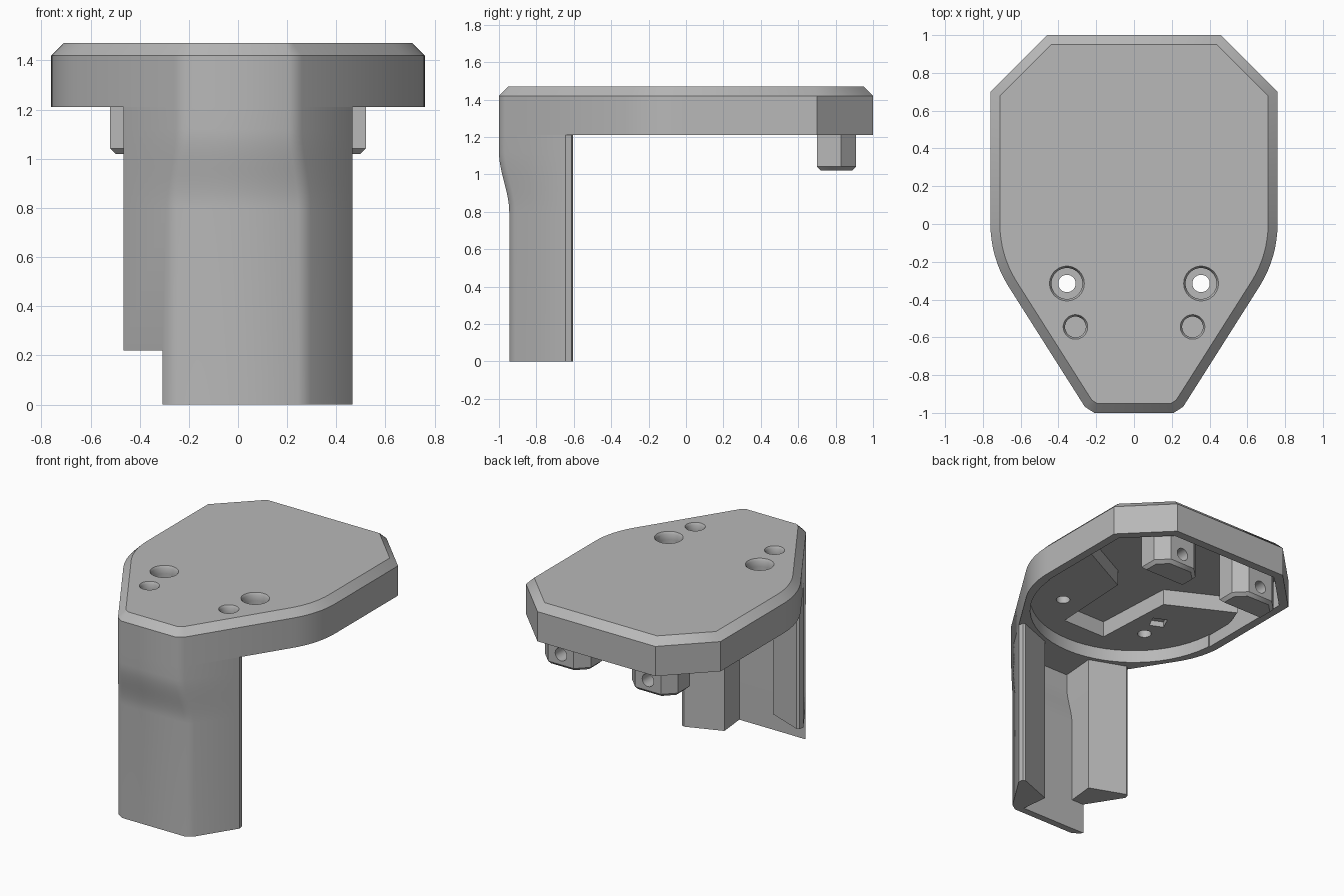
import bpy, bmesh, math
from mathutils import Matrix

cube = bpy.data.objects.get("Cube")
if cube:
    bpy.data.objects.remove(cube, do_unlink=True)

grey = bpy.data.materials.new("matte grey")
grey.use_nodes = True
grey.diffuse_color = (0.48, 0.48, 0.48, 1)
grey.node_tree.nodes["Principled BSDF"].inputs["Base Color"].default_value = (0.48, 0.48, 0.48, 1)


def make_object(name, bm):
    bmesh.ops.recalc_face_normals(bm, faces=bm.faces)
    mesh = bpy.data.meshes.new(name)
    bm.to_mesh(mesh)
    bm.free()
    mesh.materials.append(grey)
    obj = bpy.data.objects.new(name, mesh)
    bpy.context.collection.objects.link(obj)
    return obj


def loft(name, rings, bevel_z=None, bevel=0.05):
    """Skin closed rings of points; optionally chamfer the edges at one height."""
    bm = bmesh.new()
    loops = [[bm.verts.new(p) for p in ring] for ring in rings]
    n = len(loops[0])
    for a, b in zip(loops, loops[1:]):
        for i in range(n):
            j = (i + 1) % n
            bm.faces.new((a[i], a[j], b[j], b[i]))
    bm.faces.new(loops[0])
    bm.faces.new(loops[-1])
    bmesh.ops.recalc_face_normals(bm, faces=bm.faces)
    if bevel_z is not None:
        edges = [e for e in bm.edges if all(abs(v.co.z - bevel_z) < 1e-4 for v in e.verts)]
        bmesh.ops.bevel(bm, geom=edges, offset=bevel, segments=1, affect='EDGES', clamp_overlap=False)
    return make_object(name, bm)


def prism(name, pts, z0, z1, **kw):
    return loft(name, [[(x, y, z) for x, y in pts] for z in (z0, z1)], **kw)


def mirrored(half):
    return half + [(-x, y) for x, y in reversed(half)]


def arc(cx, cy, r, a0, a1, n):
    return [(cx + r * math.cos(math.radians(a0 + (a1 - a0) * i / n)),
             cy + r * math.sin(math.radians(a0 + (a1 - a0) * i / n))) for i in range(n + 1)]


def disc(x, y, r, z0, z1):
    return prism("hole_cutter", arc(x, y, r, 0, 352.5, 47), z0, z1)


def box(x0, x1, y0, y1, z0, z1):
    return prism("box_cutter", [(x0, y0), (x1, y0), (x1, y1), (x0, y1)], z0, z1)


def cut(obj, cutters):
    for c in cutters:
        mod = obj.modifiers.new("cut", 'BOOLEAN')
        mod.operation, mod.solver, mod.object = 'DIFFERENCE', 'EXACT', c
        bpy.context.view_layer.objects.active = obj
        bpy.ops.object.modifier_apply(modifier=mod.name)
        bpy.data.objects.remove(c, do_unlink=True)


def screw_holes():
    holes = []
    for s in (-1, 1):
        holes += [disc(s * 0.355, -0.315, 0.046, 1.2, 1.6),
                  disc(s * 0.355, -0.315, 0.082, 1.385, 1.6),
                  disc(s * 0.31, -0.545, 0.055, 1.4, 1.6)]
        # chamfered mouths
        for x, y, r in ((0.355, -0.315, 0.082), (0.31, -0.545, 0.055)):
            rings = [[(px, py, z) for px, py in arc(s * x, y, r + d, 0, 352.5, 47)]
                     for z, d in ((1.455, 0), (1.485, 0.02))]
            holes.append(loft("mouth_cutter", rings))
    return holes


# Head: chamfered plate, hollow from below
outline = mirrored([(0.46, 1), (0.76, 0.70)] + arc(0.14, 0, 0.62, 0, -32, 8)
                   + [(0.26, -0.968), (0.21, -1)])
head = prism("head_shell", outline, 1.21, 1.47, bevel_z=1.47)
rear = mirrored([(0.435, 0.94), (0.70, 0.675), (0.70, -0.05)])
cut(head, [prism("rear_cutter", rear, 1.1, 1.415),
           prism("round_cutter", arc(0, 0, 0.695, 0, 354, 59), 1.1, 1.415)]
    + screw_holes())

# Thick inner floor around the central channel
inner = [(-0.65, 0.30), (-0.2, 0.07), (-0.17, -0.52), (0.17, -0.52), (0.2, 0.07), (0.65, 0.30)]
floor = prism("inner_floor", inner + arc(0, 0, 0.715, 24, -204, 44), 1.30, 1.42)
pocket = prism("pocket_cutter", arc(-0.33, -0.14, 0.07, 20, 290, 3), 1.25, 1.34)
cut(floor, screw_holes() + [pocket])


# Leg: front wall with a soft step, thick side posts, open channel behind
def leg_ring(z):
    t = min(max((z - 0.80) / 0.32, 0), 1)
    f = -0.945 - 0.055 * t * t * (3 - 2 * t)
    x = 0.26 + (f + 0.032 + 0.968) * 0.635
    half = [(0.21, f + 0.05), (0.19, -0.70), (0.44, -0.605), (0.458, -0.612),
            (0.465, -0.645), (x, f + 0.032), (x - 0.05, f)]
    return [(px, py, z) for px, py in mirrored(half)]


heights = [0.004] + [0.80 + 0.32 * i / 12 for i in range(13)] + [1.21]
leg = loft("leg", [leg_ring(z) for z in heights])
cut(leg, [box(-1, -0.315, -1.2, 0, -0.1, 0.22),
          box(-0.9, -0.1, -0.894, 0.1, -0.2, 0.22)])
leg.data.transform(Matrix.Translation((0, 0, 0)))
for v in leg.data.vertices:
    if v.co.z < 0.01:
        v.co.z = 0

# Rear mounting tabs with a cross hole
for side, s in (("left", 1), ("right", -1)):
    plan = [(0.52, 0.70), (0.52, 0.83), (0.44, 0.91), (0.24, 0.91), (0.16, 0.83), (0.16, 0.70)]
    tab = prism(side + "_tab", [(s * x, y) for x, y in plan], 1.02, 1.42, bevel_z=1.02, bevel=0.022)
    rings = [[(s * 0.34 + px, y, 1.115 + pz) for px, pz in arc(0, 0, 0.045, 0, 345, 23)]
             for y in (0.6, 1.0)]
    cut(tab, [loft("cross_cutter", rings)])

# Smooth shading with sharp edges kept
for obj in bpy.context.scene.objects:
    obj.select_set(obj.type == 'MESH')
bpy.context.view_layer.objects.active = head
bpy.ops.object.shade_smooth_by_angle(angle=math.radians(35))
